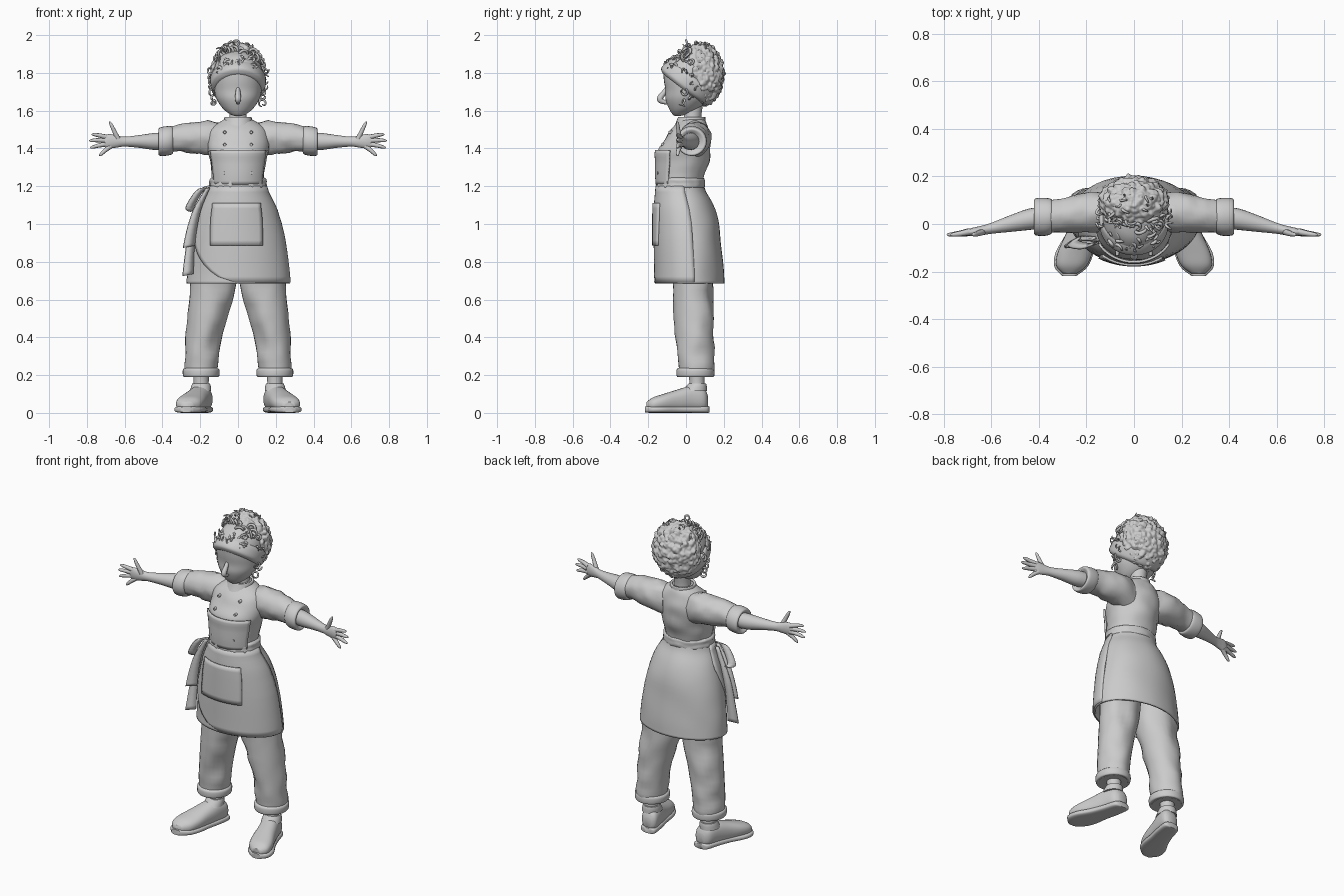
import bpy, bmesh, math, random
from mathutils import Vector, Euler, noise

if "Cube" in bpy.data.objects:
    bpy.data.objects.remove(bpy.data.objects["Cube"])

random.seed(4)
GREY = bpy.data.materials.new("plain_grey")
GREY.diffuse_color = (0.6, 0.6, 0.6, 1)
GREY.use_nodes = True
GREY.node_tree.nodes["Principled BSDF"].inputs["Base Color"].default_value = GREY.diffuse_color

def finish(name, verts, faces, mirror=False, thick=0, angle=50):
    me = bpy.data.meshes.new(name)
    me.from_pydata([tuple(v) for v in verts], [], faces)
    bm = bmesh.new()
    bm.from_mesh(me)
    bmesh.ops.recalc_face_normals(bm, faces=bm.faces)
    bm.to_mesh(me)
    bm.free()
    me.materials.append(GREY)
    ob = bpy.data.objects.new(name, me)
    bpy.context.collection.objects.link(ob)
    bpy.context.view_layer.objects.active = ob
    ob.select_set(True)
    bpy.ops.object.shade_smooth_by_angle(angle=math.radians(angle))
    ob.select_set(False)
    if thick:
        m = ob.modifiers.new("thickness", "SOLIDIFY")
        m.thickness, m.offset = thick, 0
    if mirror:
        ob.modifiers.new("mirror", "MIRROR")
    return ob

def catmull(rows, steps=4):
    """Smooth interpolation through the rows."""
    out = []
    for i in range(len(rows) - 1):
        p0, p1, p2, p3 = rows[max(i - 1, 0)], rows[i], rows[i + 1], rows[min(i + 2, len(rows) - 1)]
        for t in [s / steps for s in range(steps)]:
            out.append([0.5 * (2*b + (c-a)*t + (2*a-5*b+4*c-d)*t*t + (3*b-a-3*c+d)*t**3)
                        for a, b, c, d in zip(p0, p1, p2, p3)])
    return out + [list(rows[-1])]

def section_at(secs, z):
    return [z] + min(catmull(secs, 12), key=lambda r: abs(r[0] - z))[1:]

def spoint(sec, ang, off=0, power=1.0, axis="z"):
    t, a, b, ra, rb = sec
    c, s = math.cos(ang), math.sin(ang)
    u = a + (max(ra, .001) + off) * math.copysign(abs(c) ** power, c)
    v = b + (max(rb, .001) + off) * math.copysign(abs(s) ** power, s)
    return Vector({"z": (u, v, t), "x": (t, u, v), "y": (u, t, v)}[axis])

def loft(name, secs, axis="z", n=28, power=1.0, bump=None, caps=True, **kw):
    """Skin over oval sections: position, two centre values, two radii."""
    rows = catmull(secs)
    verts = [spoint(r, 2 * math.pi * k / n, 0, power, axis) for r in rows for k in range(n)]
    if bump:
        verts = [bump(v) for v in verts]
    faces = [(i*n + k, i*n + (k+1) % n, (i+1)*n + (k+1) % n, (i+1)*n + k)
             for i in range(len(rows) - 1) for k in range(n)]
    if caps:
        faces += [tuple(range(n)), tuple(range(len(verts) - n, len(verts)))]
    return finish(name, verts, faces, **kw)

def patch(name, secs, z0, z1, left, right, off, nu=24, nv=16):
    """Layer of cloth lying on a loft between two angle limits."""
    verts, m = [], nu + 1
    for j in range(nv + 1):
        z = z0 + (z1 - z0) * j / nv
        sec = section_at(secs, z)
        verts += [spoint(sec, math.radians(left(z) + (right(z) - left(z)) * i / nu), off) for i in range(m)]
    faces = [(j*m + i, j*m + i + 1, (j+1)*m + i + 1, (j+1)*m + i) for j in range(nv) for i in range(nu)]
    return finish(name, verts, faces, thick=.01)

def tube(name, pts, radii, mirror=False, res=3):
    """Round strand through points, with a radius for each point."""
    cu = bpy.data.curves.new(name, "CURVE")
    cu.dimensions, cu.bevel_depth, cu.bevel_resolution = "3D", 1, 2
    cu.resolution_u, cu.use_fill_caps = res, True
    sp = cu.splines.new("NURBS")
    sp.points.add(len(pts) - 1)
    sp.use_endpoint_u, sp.order_u = True, 3
    for p, co, r in zip(sp.points, pts, radii):
        p.co, p.radius = (*co, 1), r
    tmp = bpy.data.objects.new("tmp", cu)
    me = bpy.data.meshes.new_from_object(tmp)
    verts, faces = [v.co.copy() for v in me.vertices], [tuple(f.vertices) for f in me.polygons]
    bpy.data.objects.remove(tmp)
    bpy.data.meshes.remove(me)
    return finish(name, verts, faces, mirror=mirror)

def ribbon(name, pts, widths):
    rows, verts = catmull([(*p, w) for p, w in zip(pts, widths)]), []
    for x, y, z, w in rows:
        verts += [(x - w, y - w * .6, z - w * .2), (x + w, y + w * .3, z + w * .2)]
    finish(name, verts, [(2*i, 2*i+1, 2*i+3, 2*i+2) for i in range(len(rows) - 1)], thick=.01)

def folds(amount, freq):
    return lambda v: v + Vector((v.x, v.y, 0)).normalized() * amount * noise.noise(v * freq)

# jacket body, collar and buttons
TORSO = [(1.19, 0, -.03, .135, .115), (1.26, 0, -.025, .14, .125), (1.33, 0, -.015, .15, .135),
         (1.39, 0, -.01, .16, .14), (1.45, 0, .01, .165, .122), (1.50, 0, .02, .15, .10),
         (1.54, 0, .03, .10, .075), (1.56, 0, .03, .06, .06)]
loft("jacket", TORSO, bump=folds(.008, 14))
loft("collar", [(1.50, 0, .02, .085, .085), (1.535, 0, .025, .073, .073), (1.565, 0, .03, .066, .066)],
     caps=False, thick=.012)
for z in (1.485, 1.42, 1.27):
    y = spoint(section_at(TORSO, z), math.radians(-65)).y
    loft("button", [(y - .012, .07, z, .007, .007), (y + .01, .07, z, .01, .01)], "y", 10, mirror=True)

# sleeves with rolled cuffs
loft("sleeve", [(.08, .045, 1.44, .07, .095), (.16, .05, 1.455, .085, .09), (.24, .045, 1.455, .08, .083),
                (.31, .035, 1.455, .07, .072), (.38, .03, 1.44, .068, .065)], "x", mirror=True,
     bump=lambda v: v + Vector((0, .006, .008)) * noise.noise(v * 22))
loft("sleeve_cuff", [(.345, .032, 1.443, .06, .06), (.348, .032, 1.443, .073, .073), (.375, .03, 1.44, .08, .078),
                     (.412, .03, 1.436, .078, .075), (.42, .03, 1.435, .066, .064), (.405, .03, 1.435, .04, .045)],
     "x", mirror=True)

# forearms and hands
loft("forearm", [(.36, .03, 1.44, .045, .045), (.44, .02, 1.437, .045, .045), (.52, .002, 1.437, .035, .034),
                 (.60, -.018, 1.436, .023, .026), (.64, -.027, 1.437, .02, .032), (.68, -.033, 1.438, .017, .038),
                 (.705, -.036, 1.437, .012, .032)], "x", 20, mirror=True)
for x, z, bx, bz in ((.775, 1.475, .69, 1.458), (.788, 1.441, .695, 1.442), (.782, 1.404, .69, 1.424),
                     (.735, 1.362, .675, 1.412), (.682, 1.54, .635, 1.45)):
    mid = ((bx + x) / 2, -.042, (bz + z) / 2 + .003)
    tube("finger", [(bx, -.032, bz), mid, (x - .004, -.045, z), (x, -.046, z)], [.014, .0115, .008, .002], True)

# skirt of the apron, front panel, pocket, bib and waistband
SKIRT = [(.685, 0, .02, .268, .178), (.76, 0, .018, .262, .176), (.88, 0, .012, .246, .172),
         (1.0, 0, .005, .222, .165), (1.1, 0, -.01, .188, .149), (1.17, 0, -.025, .153, .128),
         (1.215, 0, -.03, .14, .12)]
loft("skirt", SKIRT, caps=False, thick=.01, n=40, bump=folds(.005, 8))
patch("apron_panel", SKIRT, .69, 1.2, lambda z: -92 - 95 * min(1, max(0, (z - .69) / .40)) ** .6, lambda z: 8, .006)
half = lambda z, w: math.degrees(math.asin(w / (.39 - .17 * z)))
patch("pocket", SKIRT, .885, 1.11, lambda z: -90 - half(z, .135), lambda z: -90 + half(z, .12), .014, 12, 8)
patch("bib", TORSO, 1.21, 1.39, lambda z: -150, lambda z: -30, .009, 16, 10)
loft("waistband", [(1.185, 0, -.03, .14, .12), (1.195, 0, -.03, .153, .13), (1.215, 0, -.03, .151, .129),
                   (1.235, 0, -.03, .151, .129), (1.245, 0, -.03, .138, .12)], n=48, bump=folds(.006, 40))

# apron ties at one side
ribbon("tie_loop", [(-.15, -.07, 1.2), (-.20, -.09, 1.18), (-.255, -.08, 1.09), (-.24, -.06, 1.07)],
       [.01, .02, .022, .015])
ribbon("upper_tie_tail", [(-.16, -.08, 1.19), (-.215, -.08, 1.08), (-.245, -.08, .97), (-.26, -.08, .88)],
       [.01, .02, .026, .03])
ribbon("lower_tie_tail", [(-.17, -.06, 1.18), (-.235, -.06, 1.0), (-.255, -.07, .86), (-.265, -.08, .73)],
       [.01, .018, .022, .028])

# trousers with turned-up hems
loft("trouser_leg", [(.19, .195, .05, .08, .085), (.25, .195, .052, .088, .094), (.35, .187, .05, .092, .098),
                     (.5, .163, .042, .102, .104), (.65, .135, .036, .118, .108), (.8, .122, .03, .118, .11),
                     (.95, .10, .02, .10, .11)], mirror=True,
     bump=lambda v: v + Vector((.008, .014, 0)) * noise.noise(v * 11))
loft("trouser_hem", [(.20, .195, .05, .06, .065), (.19, .195, .05, .085, .09), (.197, .195, .05, .096, .10),
                     (.228, .195, .05, .097, .10), (.238, .195, .05, .084, .09)], mirror=True)

# ankles and shoes
loft("ankle", [(.08, .195, .06, .045, .045), (.16, .195, .058, .04, .04), (.24, .195, .055, .044, .044)], mirror=True)
loft("shoe_upper", [(.116, .182, .06, .025, .03), (.095, .185, .07, .05, .06), (.03, .2, .075, .058, .068),
                    (-.04, .222, .065, .064, .06), (-.12, .248, .054, .073, .046), (-.175, .263, .045, .064, .037),
                    (-.208, .27, .038, .03, .02)], "y", power=.85, mirror=True)
loft("shoe_sole", [(.124, .18, .018, .025, .016), (.108, .183, .018, .05, .018), (.03, .2, .018, .058, .018),
                   (-.04, .222, .018, .064, .018), (-.12, .25, .018, .08, .018), (-.18, .265, .018, .07, .018),
                   (-.218, .272, .018, .03, .016)], "y", power=.6, mirror=True)
loft("shoe_opening", [(.115, .198, .045, .056, .066), (.14, .196, .055, .052, .055), (.155, .195, .06, .047, .047)],
     mirror=True)

# neck, face, nose and lips
loft("neck", [(1.5, 0, .03, .055, .055), (1.57, 0, .035, .046, .046), (1.66, 0, .045, .048, .05)])
loft("face", [(1.572, 0, -.045, .015, .012), (1.58, 0, -.035, .04, .035), (1.61, 0, -.012, .079, .078),
              (1.66, 0, .005, .113, .113), (1.71, 0, .012, .126, .121), (1.77, 0, .02, .132, .138),
              (1.83, 0, .03, .125, .145), (1.89, 0, .045, .09, .11), (1.92, 0, .05, .03, .04)], n=36)
tube("nose", [(0, -.092, 1.735), (0, -.112, 1.70), (0, -.142, 1.664), (0, -.13, 1.648), (0, -.095, 1.64)],
     [.008, .013, .017, .014, .008], res=5)
tube("upper_lip", [(-.03, -.078, 1.625), (0, -.106, 1.63), (.03, -.078, 1.625)], [.003, .008, .003])
tube("lower_lip", [(-.025, -.074, 1.617), (0, -.100, 1.613), (.025, -.074, 1.617)], [.003, .008, .003])

# head scarf, tilted down to the nape
scarf = loft("head_scarf", [(-.045, 0, 0, .128, .135), (-.03, 0, 0, .143, .158), (0, 0, .004, .147, .163),
                            (.03, 0, .01, .146, .158), (.045, 0, .012, .128, .14)], n=40)
scarf.location, scarf.rotation_euler = (0, .012, 1.75), (-.65, 0, 0)

# curly hair mass: a ball roughened into locks
bm = bmesh.new()
bmesh.ops.create_icosphere(bm, subdivisions=6, radius=1)
for v in bm.verts:
    d = v.co.normalized()
    p = Vector((d.x * .148, .09 + d.y * .112 - max(0, d.z) * .012, 1.795 + d.z * .168))
    v.co = p + d * (.010 - .022 * noise.voronoi(p * 32)[0][0] + .006 * noise.noise(p * 60))
bm.verts.index_update()
finish("hair", [v.co.copy() for v in bm.verts], [tuple(q.index for q in f.verts) for f in bm.faces])
bm.free()

def curl(center, r, strand=.006):
    """One small open coil of hair."""
    rot = Euler([random.uniform(-.8, .8) for _ in range(3)]).to_matrix()
    turns = [random.uniform(0, 6.28) + k * .72 for k in [0]][0]
    pts = [Vector(center) + rot @ Vector((r * math.cos(turns + k * .72), (k - 5) * .003,
                                          r * math.sin(turns + k * .72))) for k in range(11)]
    tube("hair_curl", pts, [strand * (.3 + .7 * math.sin(math.pi * (k + .5) / 11)) for k in range(11)])

# loose curls over the forehead, the crown and beside the cheeks
for k in range(26):
    x, t = random.uniform(-.11, .11), random.random()
    curl((x, -.115 + .12 * t + x * x * 3, 1.83 + .10 * t - x * x * 2), random.uniform(.013, .024), .008)
for k in range(14):
    a = random.uniform(0, math.pi)
    curl((.12 * math.cos(a), random.uniform(.0, .12), 1.825 + .133 * math.sin(a)), random.uniform(.01, .016))
for side in (-1, 1):
    for k in range(7):
        curl((side * (.147 - .003 * k), .03 + random.uniform(-.05, .03), 1.81 - .028 * k), random.uniform(.01, .018))
